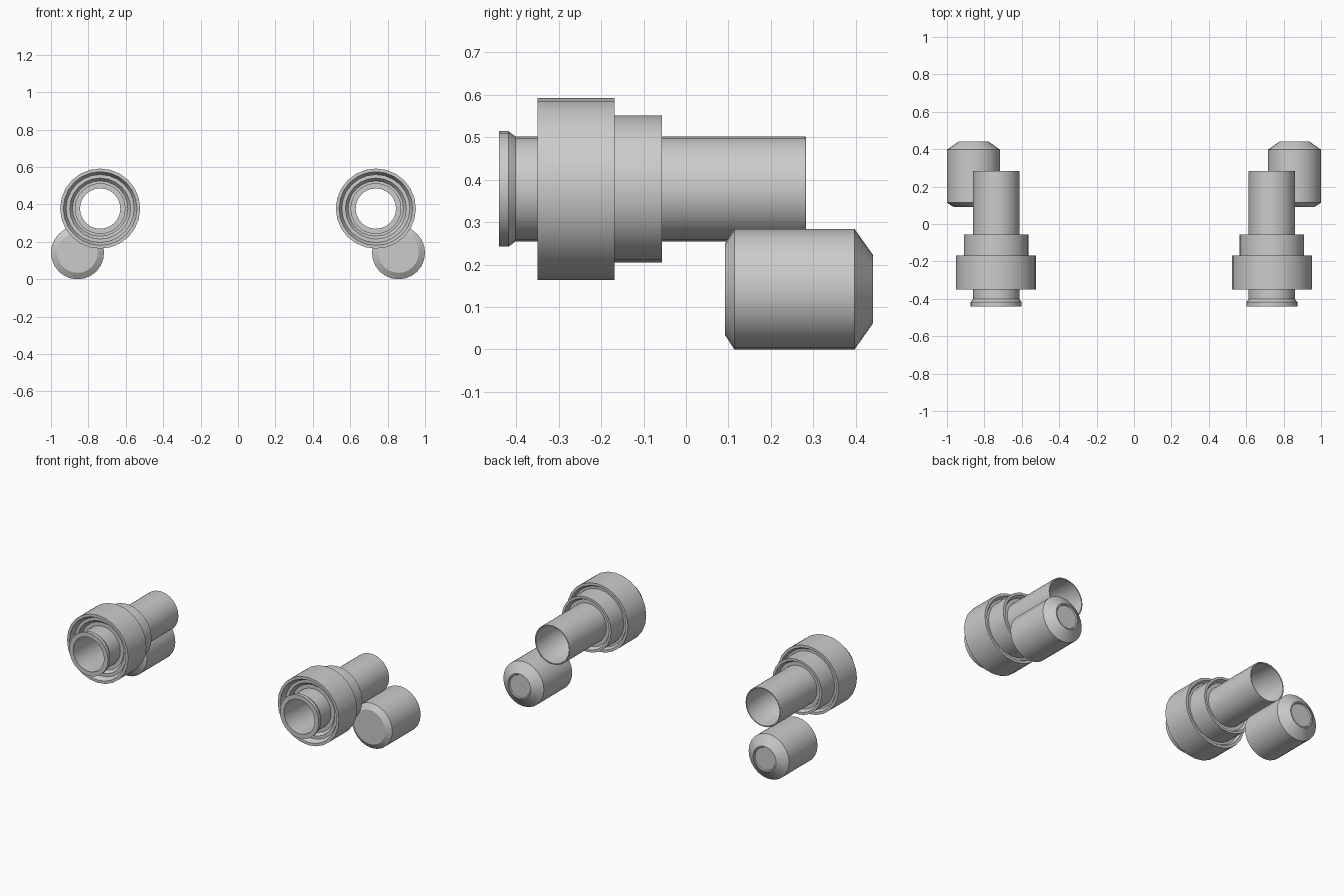
import bpy, bmesh, math
from mathutils import Matrix, Vector

if "Cube" in bpy.data.objects:
    bpy.data.objects.remove(bpy.data.objects["Cube"])

SIDES = 24


def lathe(name, profile, cx, cz, closed=False):
    """Revolve (y, radius) points about a lengthwise axis, mirrored to both sides."""
    bm = bmesh.new()
    rings = []
    for y, r in profile:
        if r == 0:
            rings.append([bm.verts.new((cx, y, cz))] * SIDES)
            continue
        rings.append([bm.verts.new((cx + r * math.cos(i * math.tau / SIDES), y,
                                    cz + r * math.sin(i * math.tau / SIDES)))
                      for i in range(SIDES)])
    pairs = list(zip(rings, rings[1:]))
    if closed:
        pairs.append((rings[-1], rings[0]))
    for a, b in pairs:
        for i in range(SIDES):
            j = (i + 1) % SIDES
            corners = []
            for v in (a[i], a[j], b[j], b[i]):
                if v not in corners:
                    corners.append(v)
            bm.faces.new(corners)
    bmesh.ops.recalc_face_normals(bm, faces=bm.faces)
    mesh = bpy.data.meshes.new(name)
    bm.to_mesh(mesh)
    bm.free()
    obj = bpy.data.objects.new(name, mesh)
    bpy.context.collection.objects.link(obj)
    bpy.ops.object.select_all(action='DESELECT')
    obj.select_set(True)
    bpy.context.view_layer.objects.active = obj
    bpy.ops.object.shade_smooth_by_angle(angle=math.radians(30))
    obj.modifiers.new("both_sides", 'MIRROR').use_axis = (True, False, False)
    return obj


# Hollow barrel with flared front lip
lathe("barrel", [
    (-0.44, 0.108), (-0.44, 0.136), (-0.418, 0.136), (-0.402, 0.124),
    (0.28, 0.124), (0.283, 0.122), (0.283, 0.116), (0.10, 0.116),
    (0.08, 0.108)], 0.737, 0.378, closed=True)

# Stepped collar with recessed front and rear faces
lathe("collar", [
    (-0.30, 0.124), (-0.30, 0.148), (-0.32, 0.163), (-0.32, 0.182),
    (-0.35, 0.197), (-0.35, 0.214), (-0.168, 0.214), (-0.168, 0.198),
    (-0.185, 0.187), (-0.185, 0.173), (-0.057, 0.173), (-0.057, 0.158),
    (-0.08, 0.146), (-0.08, 0.124)], 0.737, 0.378)

# Solid canister with chamfered ends
lathe("canister", [
    (0.092, 0), (0.092, 0.108), (0.114, 0.142), (0.397, 0.142),
    (0.44, 0.081), (0.44, 0.074), (0.434, 0.070), (0.434, 0)], 0.858, 0.142)
